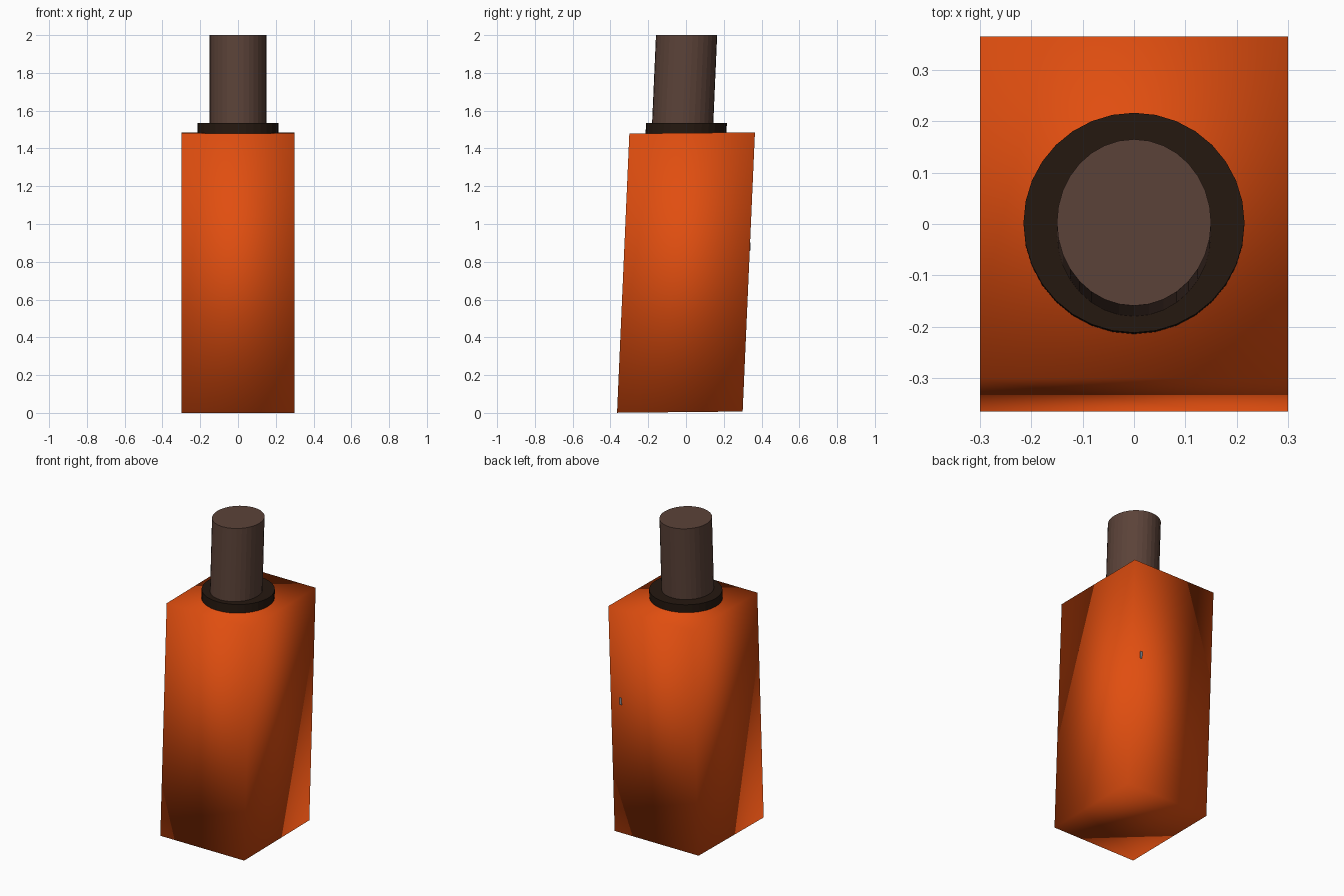
import bpy, bmesh
from mathutils import Matrix

if "Cube" in bpy.data.objects:
    bpy.data.objects.remove(bpy.data.objects["Cube"])

LEAN = 0.044  # backward lean: y offset per unit of height


def finish(name, bm, color, smooth=False):
    bmesh.ops.recalc_face_normals(bm, faces=bm.faces)
    for f in bm.faces:
        f.smooth = smooth
    me = bpy.data.meshes.new(name)
    bm.to_mesh(me)
    bm.free()
    mat = bpy.data.materials.new(name + "_colour")
    mat.diffuse_color = (*color, 1)
    mat.use_nodes = True
    mat.node_tree.nodes["Principled BSDF"].inputs["Base Color"].default_value = mat.diffuse_color
    me.materials.append(mat)
    ob = bpy.data.objects.new(name, me)
    bpy.context.collection.objects.link(ob)
    return ob


def box(name, size, centre, color, lean=0.0, tilt=0.0, smooth=False):
    bm = bmesh.new()
    bmesh.ops.create_cube(bm, size=1)
    for v in bm.verts:
        x, y, z = (c * s for c, s in zip(v.co, size))
        v.co = (x + centre[0], y + centre[1] + lean * z, z + centre[2] + tilt * y)
    return finish(name, bm, color, smooth)


def leaning_cylinder(name, rx, ry, z0, z1, y_mid, color, lean=LEAN):
    bm = bmesh.new()
    bmesh.ops.create_cone(bm, cap_ends=True, segments=32, radius1=1, radius2=1, depth=1)
    for v in bm.verts:
        z = v.co.z * (z1 - z0)
        v.co = (v.co.x * rx, v.co.y * ry + y_mid + lean * z, z + (z0 + z1) / 2)
    return finish(name, bm, color)


# Leaning body, softly shaded across its corners
box("body", (0.6, 0.665, 1.478), (0, 0, 0.743), (0.75, 0.076, 0.005), LEAN, 0.01, True)

# Flat collar around the neck
leaning_cylinder("collar", 0.215, 0.214, 1.47, 1.535, 0.001, (0.018, 0.009, 0.005))

# Tall cap, slightly oval and leaning
leaning_cylinder("cap", 0.15, 0.162, 1.5, 2.0, -0.008, (0.105, 0.055, 0.04))

# Tiny tab on the back face
box("back_tab", (0.014, 0.01, 0.045), (0.23, 0.336, 0.88), (0.25, 0.3, 0.35), LEAN)
